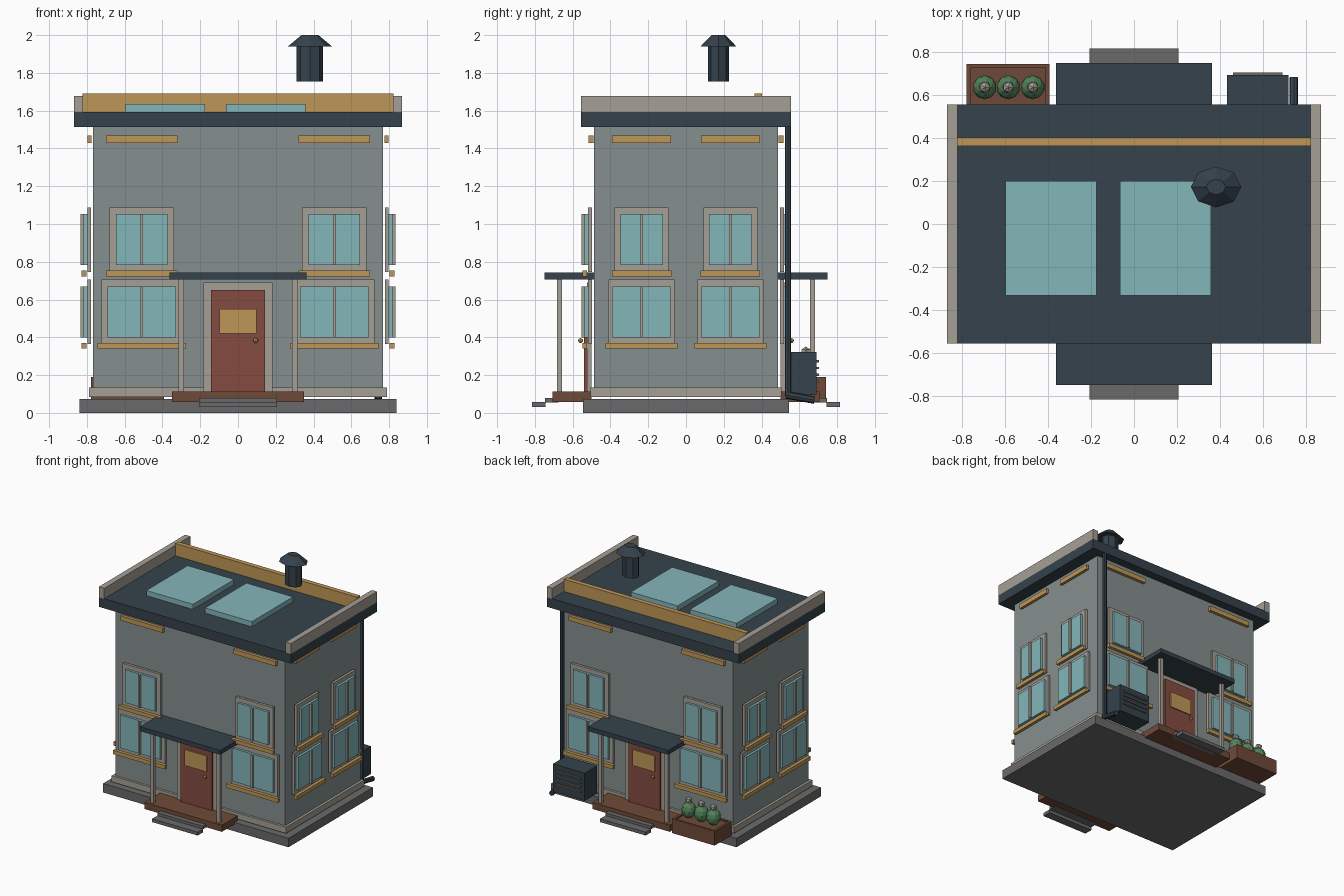
import bpy, math
from mathutils import Vector

if "Cube" in bpy.data.objects:
    bpy.data.objects.remove(bpy.data.objects["Cube"])


def material(name, hex_code):
    def lin(c):
        c /= 255
        return c / 12.92 if c <= 0.04045 else ((c + 0.055) / 1.055) ** 2.4
    m = bpy.data.materials.new(name)
    m.diffuse_color = [lin(int(hex_code[i:i + 2], 16)) for i in (0, 2, 4)] + [1]
    m.use_nodes = True
    m.node_tree.nodes["Principled BSDF"].inputs["Base Color"].default_value = m.diffuse_color
    return m


WALL = material("wall_grey", "868F8F")
DARK = material("dark_slate", "35424C")
GLASS = material("teal_glass", "84B6BA")
TRIM = material("beige_trim", "A59F95")
GOLD = material("ochre_gold", "BE9757")
RED = material("door_red", "834B40")
WOOD = material("wood_brown", "6F4A38")
STONE = material("stone_grey", "6A6A6A")
GREEN = material("leaf_green", "528259")


def finish(name, mat):
    ob = bpy.context.object
    ob.name = name
    ob.data.materials.append(mat)
    return ob


def box(name, mat, x, y, z):
    """Box from (min, max) ranges on each axis."""
    bpy.ops.mesh.primitive_cube_add(size=1)
    ob = finish(name, mat)
    for v in ob.data.vertices:
        v.co = [r[0] + (c + 0.5) * (r[1] - r[0]) for c, r in zip(v.co, (x, y, z))]
    return ob


def pipe(name, mat, a, b, r, sides=8):
    a, b = Vector(a), Vector(b)
    bpy.ops.mesh.primitive_cylinder_add(vertices=sides, radius=r, depth=(b - a).length,
                                        location=(a + b) / 2)
    ob = finish(name, mat)
    ob.rotation_euler = (b - a).to_track_quat('Z', 'Y').to_euler()
    return ob


def wall_box(name, mat, side, u, out, z):
    """Box on a wall: u runs along the wall, out is distance from the centre."""
    axis, s = side
    o = sorted((s * out[0], s * out[1]))
    x, y = (u, o) if axis == 'y' else (o, u)
    return box(name, mat, x, y, z)


# Foundation, walls, plinth and roof slab
box("foundation", STONE, (-.838, .838), (-.545, .545), (0, .073))
box("walls", WALL, (-.767, .767), (-.487, .487), (.085, 1.52))
box("plinth", TRIM, (-.788, .788), (-.506, .506), (.085, .135))
box("roof_slab", DARK, (-.868, .868), (-.556, .556), (1.513, 1.592))
for s in (-1, 1):
    box("roof_parapet", TRIM, sorted((s * .82, s * .868)), (-.556, .556), (1.59, 1.677))
box("roof_ridge_beam", GOLD, (-.822, .822), (.363, .402), (1.59, 1.692))
for x in (-.385, .147):
    box("skylight", GLASS, (x - .211, x + .211), (-.333, .2), (1.59, 1.634))

# Chimney stack with flared cap, wider along x
bpy.ops.mesh.primitive_cylinder_add(vertices=8, radius=.07, depth=.185, location=(.381, .172, 1.8475))
finish("chimney_stack", DARK).scale = (1, .81, 1)
bpy.ops.mesh.primitive_cone_add(vertices=8, radius1=.117, radius2=.045, depth=.06, location=(.381, .172, 1.97))
finish("chimney_cap", DARK).scale = (1, .81, 1)


# Windows: backing frame, glass, mullion and sill
def window(side, c, wall, frame, glass, sill, z0):
    def span(h):
        return (c - h, c + h)
    wall_box("window_frame", TRIM, side, span(frame), (wall + .01, wall + .031), (z0, z0 + .34))
    wall_box("window_glass", GLASS, side, span(glass), (wall + .031, wall + .05), (z0 + .035, z0 + .305))
    wall_box("window_mullion", TRIM, side, span(.008), (wall + .05, wall + .066), (z0 + .035, z0 + .305))
    wall_box("window_sill", GOLD, side, span(sill), (wall + .036, wall + .062), (z0 - .025, z0 + .006))


LOW, HIGH = .365, .747
for s in (-1, 1):
    for t in (-1, 1):
        side, c = ('y', s), t * .51
        window(side, c, .487, .212, .182, .235, LOW)
        window(side, c, .487, .17, .137, .19, HIGH)
        wall_box("eave_bar", GOLD, side, (c - .19, c + .19), (.49, .515), (1.43, 1.468))
        side, c = ('x', s), t * .235
        window(side, c, .767, .175, .153, .19, LOW)
        window(side, c, .767, .143, .112, .158, HIGH)
        wall_box("eave_bar", GOLD, side, (c - .156, c + .156), (.775, .797), (1.43, 1.468))

# Front and back entrances: porch, steps, posts, canopy, door
for s in (-1, 1):
    side = ('y', s)
    wall_box("porch_deck", WOOD, side, (-.35, .35), (.5, .708), (.058, .112))
    wall_box("upper_step", STONE, side, (-.206, .206), (.675, .747), (.055, .08))
    wall_box("lower_step", STONE, side, (-.206, .206), (.745, .815), (.03, .057))
    wall_box("canopy", DARK, side, (-.363, .363), (.487, .748), (.706, .742))
    for t in (-1, 1):
        wall_box("porch_post", TRIM, side, (t * .3 - .014, t * .3 + .014), (.656, .684), (.112, .706))
    wall_box("door_frame", TRIM, side, (-.183, .183), (.5, .525), (.112, .69))
    wall_box("door", RED, side, (-.143, .143), (.525, .541), (.112, .65))
    wall_box("door_pane", GOLD, side, (-.099, .099), (.541, .55), (.42, .55))
    bpy.ops.mesh.primitive_uv_sphere_add(segments=8, ring_count=6, radius=.013,
                                         location=(-s * .093, s * .558, .383))
    finish("door_knob", GOLD)

# Planter: four walls around the soil, three flowering bushes
PX, PY, PZ = (-.778, -.392), (.525, .742), (.073, .19)
for x in ((PX[0], PX[0] + .02), (PX[1] - .02, PX[1])):
    box("planter_end", WOOD, x, PY, PZ)
for y in ((PY[0], PY[0] + .016), (PY[1] - .016, PY[1])):
    box("planter_side", WOOD, (PX[0] + .02, PX[1] - .02), y, PZ)
box("planter_soil", WOOD, (PX[0] + .02, PX[1] - .02), (PY[0] + .016, PY[1] - .016), (PZ[0], .178))
for x in (-.693, -.584, -.47):
    bpy.ops.mesh.primitive_ico_sphere_add(subdivisions=2, radius=.056, location=(x, .635, .245))
    finish("bush", GREEN).scale = (1, 1, 1.2)
    bpy.ops.mesh.primitive_ico_sphere_add(subdivisions=1, radius=.029, location=(x, .635, .322))
    finish("blossom", TRIM)

# Outdoor vent unit with louvres
box("vent_unit", DARK, (.432, .718), (.53, .692), (.095, .322))
for i in range(4):
    z = .16 + i * .036
    box("vent_louvre", STONE, (.46, .69), (.692, .703), (z, z + .012))

# Downspout and its angled foot
pipe("downspout", DARK, (.742, .54, .09), (.742, .54, 1.515), .017)
pipe("downspout_foot", DARK, (.742, .53, .095), (.742, .68, .068), .02)
